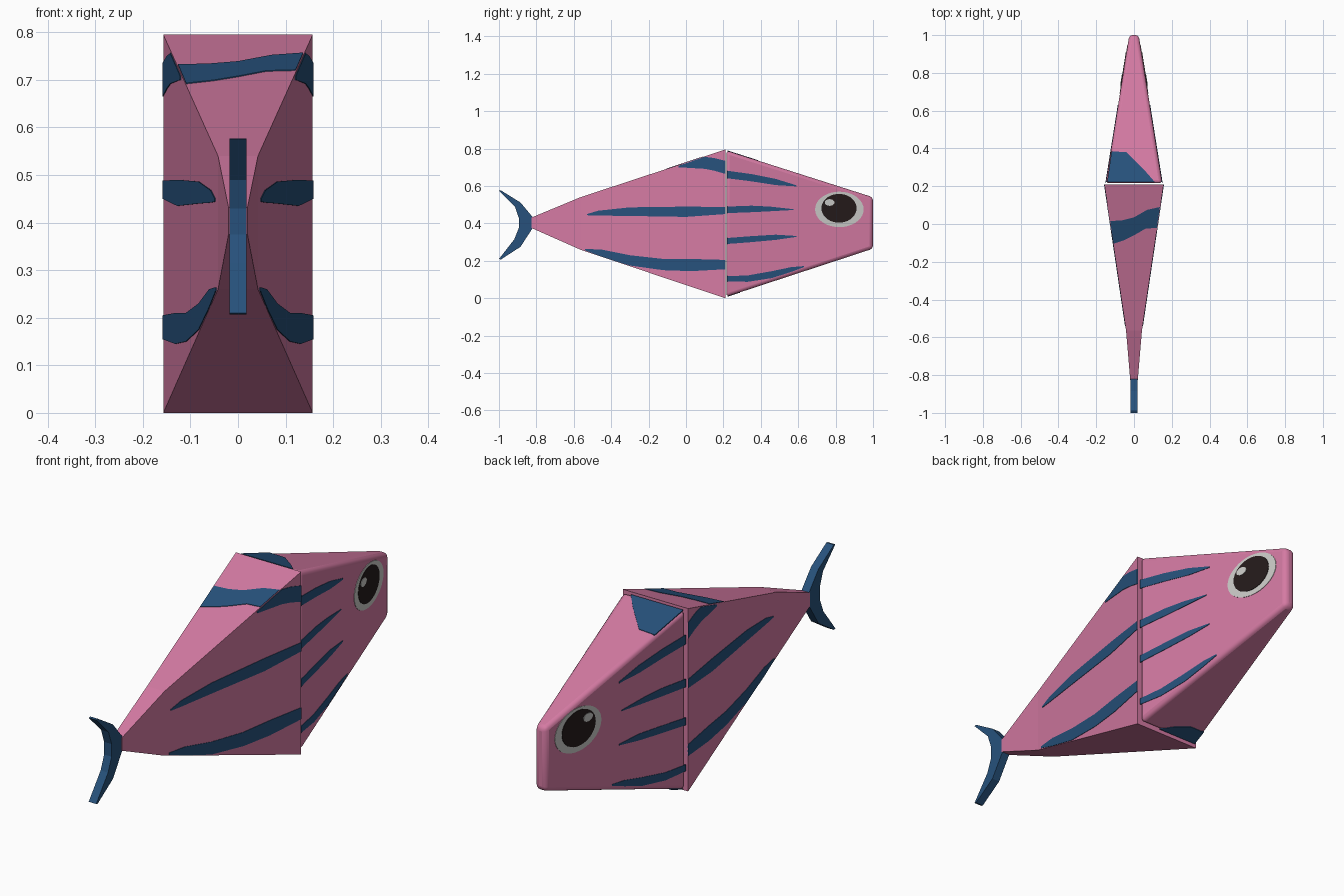
import bpy, bmesh, math

if "Cube" in bpy.data.objects:
    bpy.data.objects.remove(bpy.data.objects["Cube"])

def material(name, r, g, b):
    m = bpy.data.materials.new(name)
    m.diffuse_color = (r, g, b, 1)
    m.use_nodes = True
    m.node_tree.nodes["Principled BSDF"].inputs["Base Color"].default_value = m.diffuse_color
    return m

PINK = material("pink", 0.66, 0.195, 0.365)
BLUE = material("navy blue", 0.02, 0.083, 0.20)
GREY = material("eye grey", 0.60, 0.60, 0.58)
BLACK = material("pupil black", 0.018, 0.011, 0.011)

def finish(name, bm, mat):
    bmesh.ops.recalc_face_normals(bm, faces=bm.faces)
    me = bpy.data.meshes.new(name)
    bm.to_mesh(me)
    bm.free()
    me.materials.append(mat)
    ob = bpy.data.objects.new(name, me)
    bpy.context.collection.objects.link(ob)
    return ob

def loft(name, sections, mat):
    """Join rectangular sections (y, half width, bottom, top) along y."""
    bm = bmesh.new()
    rings = [[bm.verts.new(p) for p in
              ((-w, y, lo), (w, y, lo), (w, y, hi), (-w, y, hi))]
             for y, w, lo, hi in sections]
    for a, b in zip(rings, rings[1:]):
        for i in range(4):
            j = (i + 1) % 4
            bm.faces.new((a[i], a[j], b[j], b[i]))
    bm.faces.new(rings[0])
    bm.faces.new(rings[-1])
    return finish(name, bm, mat)

def prism(name, points, place, d0, d1, mat):
    """Plate from a 2D outline, placed by place(a, b, depth)."""
    bm = bmesh.new()
    lo = [bm.verts.new(place(a, b, d0)) for a, b in points]
    hi = [bm.verts.new(place(a, b, d1)) for a, b in points]
    bm.faces.new(lo)
    bm.faces.new(hi)
    for i in range(len(points)):
        j = (i + 1) % len(points)
        bm.faces.new((lo[i], lo[j], hi[j], hi[i]))
    return finish(name, bm, mat)

# Body, tail stem and head: y, half width, bottom, top
BODY = [(0.21, 0.157, 0.0, 0.795), (-0.565, 0.042, 0.26, 0.54)]
HEAD = [(0.216, 0.15, 0.008, 0.79), (1.0, 0.025, 0.265, 0.54)]
loft("body", BODY + [(-0.825, 0.02, 0.375, 0.432)], PINK)
head = loft("head", HEAD, PINK)
bev = head.modifiers.new("rounded edges", 'BEVEL')
bev.width, bev.segments = 0.018, 3
bpy.context.view_layer.objects.active = head
head.select_set(True)
bpy.ops.object.shade_smooth_by_angle(angle=math.radians(40))

def at(part, y, k):
    (y0, *a), (y1, *b) = part
    return a[k] + (b[k] - a[k]) * (y - y0) / (y1 - y0)

def side(part, s):
    return lambda y, z, d: (s * (at(part, y, 0) + d), y, z)

def top(part):
    return lambda x, y, d: (x, y, at(part, y, 2) + d)

def bottom(part):
    return lambda x, y, d: (x, y, at(part, y, 1) - d)

# Side stripes: y, low z, high z along each stripe
body_stripes = [
    [(-0.04, 0.700, 0.708), (0.0, 0.698, 0.722), (0.1, 0.692, 0.756),
     (0.15, 0.682, 0.750), (0.21, 0.665, 0.735)],
    [(-0.53, 0.444, 0.450), (-0.47, 0.442, 0.468), (-0.3, 0.440, 0.486),
     (0.0, 0.435, 0.490), (0.21, 0.450, 0.488)],
    [(-0.54, 0.256, 0.264), (-0.45, 0.222, 0.260), (-0.3, 0.175, 0.230),
     (-0.12, 0.150, 0.210), (0.03, 0.145, 0.210), (0.21, 0.155, 0.205)],
]
head_stripes = [
    [(0.218, 0.642, 0.682), (0.35, 0.625, 0.664), (0.48, 0.605, 0.638),
     (0.59, 0.598, 0.604)],
    [(0.218, 0.455, 0.490), (0.35, 0.460, 0.495), (0.45, 0.465, 0.490),
     (0.575, 0.472, 0.476)],
    [(0.218, 0.290, 0.322), (0.35, 0.300, 0.332), (0.48, 0.312, 0.340),
     (0.59, 0.328, 0.333)],
    [(0.218, 0.090, 0.118), (0.33, 0.088, 0.122), (0.46, 0.108, 0.145),
     (0.56, 0.140, 0.166), (0.63, 0.166, 0.172)],
]

def ellipse(cy, cz, ry, rz, n=36):
    return [(cy + ry * math.cos(2 * math.pi * i / n),
             cz + rz * math.sin(2 * math.pi * i / n)) for i in range(n)]

for s, label in ((1, "right"), (-1, "left")):
    for part, stripes, where in ((BODY, body_stripes, "body"), (HEAD, head_stripes, "head")):
        for n, st in enumerate(stripes):
            outline = [(y, lo) for y, lo, hi in st] + [(y, hi) for y, lo, hi in reversed(st)]
            prism(f"{label}_{where}_stripe_{n + 1}", outline, side(part, s), -0.002, 0.002, BLUE)
    # Eye: grey ring, pupil and two highlights
    prism(label + "_eye_ring", ellipse(0.82, 0.475, 0.13, 0.095), side(HEAD, s), -0.002, 0.002, GREY)
    prism(label + "_pupil", ellipse(0.818, 0.481, 0.094, 0.077), side(HEAD, s), 0.001, 0.004, BLACK)
    prism(label + "_highlight", ellipse(0.768, 0.512, 0.026, 0.018, 16), side(HEAD, s), 0.002, 0.006, GREY)

# Slanted patches on the back and belly
prism("back_stripe", [(-0.109, -0.105), (-0.05, -0.085), (0, -0.06), (0.06, -0.025), (0.121, -0.02),
                      (0.137, 0.09), (0.07, 0.075), (0, 0.035), (-0.06, 0.02), (-0.126, 0.015)],
      top(BODY), -0.002, 0.002, BLUE)
prism("head_top_patch", [(-0.142, 0.222), (0.11, 0.222), (0.06, 0.28), (0, 0.34),
                         (-0.04, 0.38), (-0.119, 0.385)], top(HEAD), -0.002, 0.002, BLUE)
prism("head_belly_patch", [(-0.14, 0.222), (0.05, 0.222), (0, 0.26), (-0.06, 0.29),
                           (-0.132, 0.29)], bottom(HEAD), -0.002, 0.002, BLUE)

# Forked tail fin
prism("tail_fin", [(-1.0, 0.575), (-0.99, 0.577), (-0.885, 0.512), (-0.818, 0.432), (-0.818, 0.378),
                   (-0.885, 0.275), (-0.99, 0.207), (-1.0, 0.21), (-0.918, 0.315),
                   (-0.894, 0.375), (-0.894, 0.43), (-0.915, 0.49)],
      lambda y, z, d: (d, y, z), -0.018, 0.018, BLUE)
